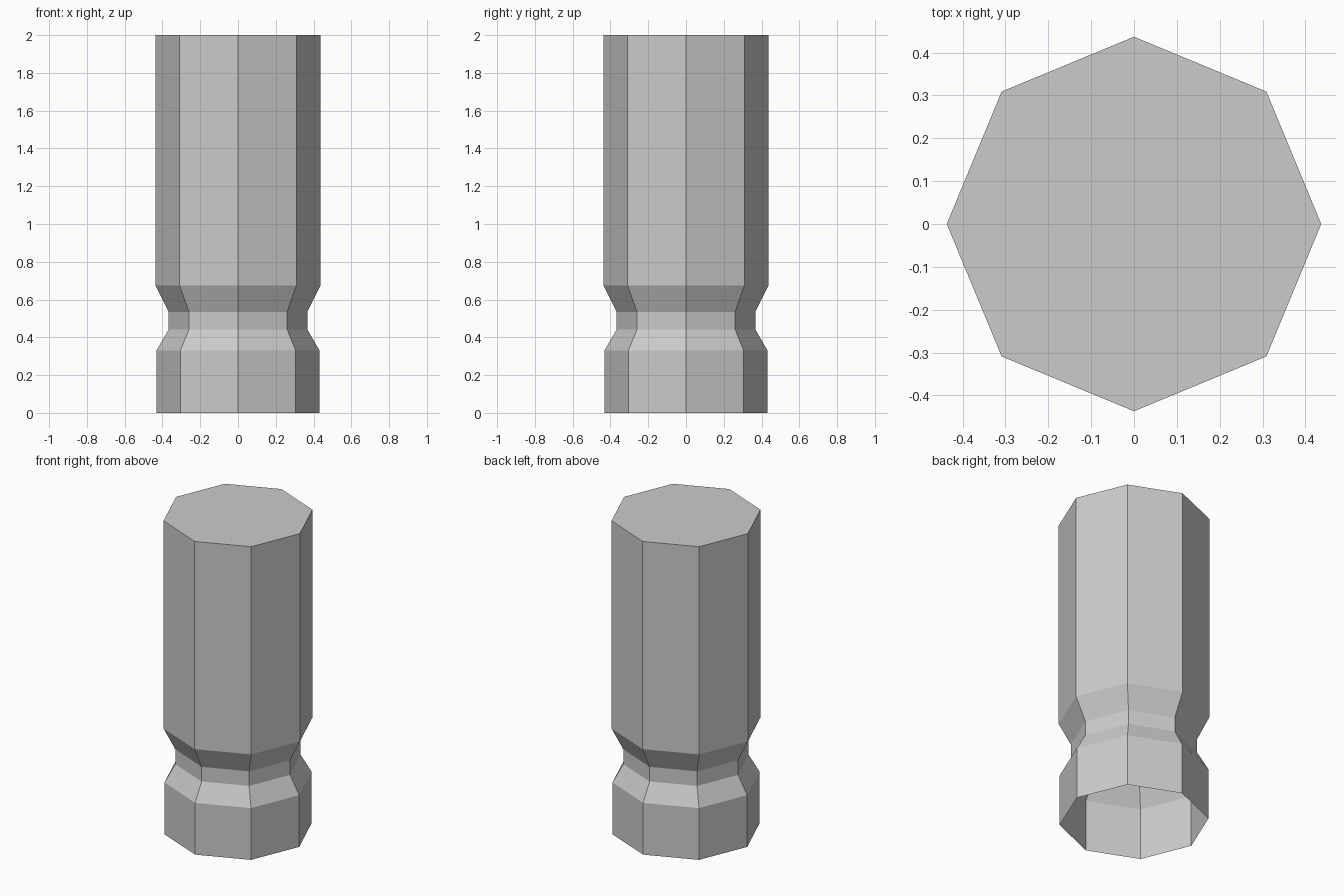
import bpy, bmesh
from math import cos, sin, pi

if "Cube" in bpy.data.objects:
    bpy.data.objects.remove(bpy.data.objects["Cube"])

SIDES = 8
# (radius, height) from the open foot, through the pinched neck, to the top
PROFILE = [(0.432, 0.0), (0.432, 0.33), (0.367, 0.442),
           (0.367, 0.535), (0.437, 0.675), (0.437, 2.0)]

bm = bmesh.new()
rings = [[bm.verts.new((r * cos(2 * pi * i / SIDES), r * sin(2 * pi * i / SIDES), z))
          for i in range(SIDES)] for r, z in PROFILE]

# Flat side walls
for low, high in zip(rings, rings[1:]):
    for i in range(SIDES):
        j = (i + 1) % SIDES
        bm.faces.new((low[i], low[j], high[j], high[i]))

# Top cap only; the underside is open and hollow
bm.faces.new(rings[-1])

mesh = bpy.data.meshes.new("necked_column")
bm.to_mesh(mesh)
bm.free()
column = bpy.data.objects.new("necked_column", mesh)
bpy.context.collection.objects.link(column)
